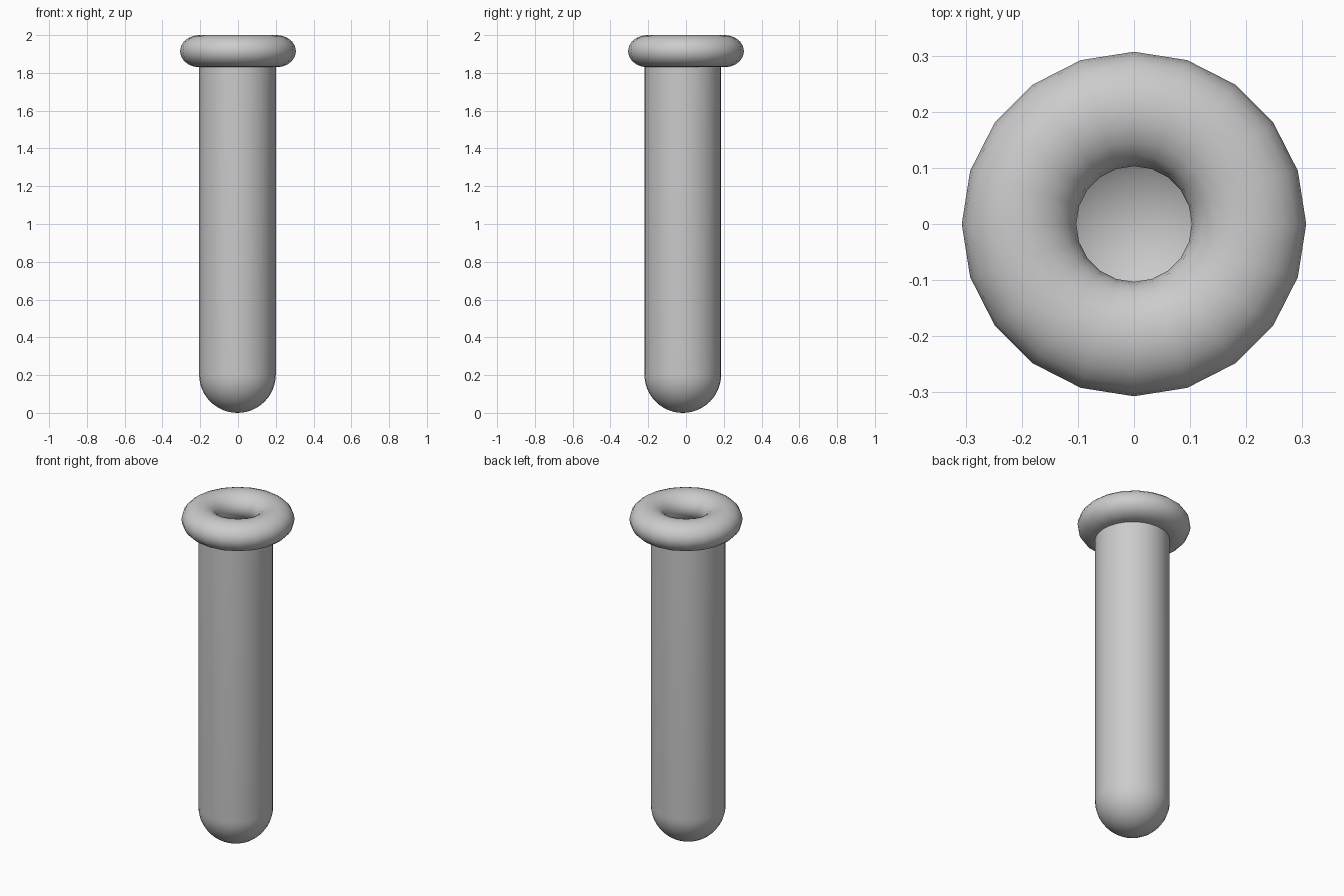
import bpy, bmesh
from math import sin, cos, pi

if "Cube" in bpy.data.objects:
    bpy.data.objects.remove(bpy.data.objects["Cube"])

R, CX, CY = 0.203, -0.003, -0.017   # tube radius and slight offset from the rim


def finish(name, bm):
    bmesh.ops.remove_doubles(bm, verts=bm.verts, dist=1e-5)
    bmesh.ops.recalc_face_normals(bm, faces=bm.faces)
    for f in bm.faces:
        f.smooth = True
    me = bpy.data.meshes.new(name)
    bm.to_mesh(me)
    bm.free()
    ob = bpy.data.objects.new(name, me)
    bpy.context.collection.objects.link(ob)
    return ob


def lathe(name, profile, steps):
    bm = bmesh.new()
    vs = [bm.verts.new((r, 0, z)) for r, z in profile]
    es = [bm.edges.new(p) for p in zip(vs, vs[1:])]
    bmesh.ops.spin(bm, geom=vs + es, cent=(0, 0, 0), axis=(0, 0, 1),
                   angle=2 * pi, steps=steps)
    return finish(name, bm)


# open thin-walled tube with a round bottom
N = 12
tube_profile = [(R * sin(i / N * pi / 2), R - R * cos(i / N * pi / 2)) for i in range(N + 1)]
tube = lathe("tube_body", tube_profile + [(R, 1.9)], 32)
tube.location = (CX, CY, 0)

# slightly flattened ring around the mouth
ring_profile = [(0.205 + 0.102 * cos(i * pi / 10), 1.915 + 0.085 * sin(i * pi / 10))
                for i in range(21)]
lathe("mouth_ring", ring_profile, 20)
